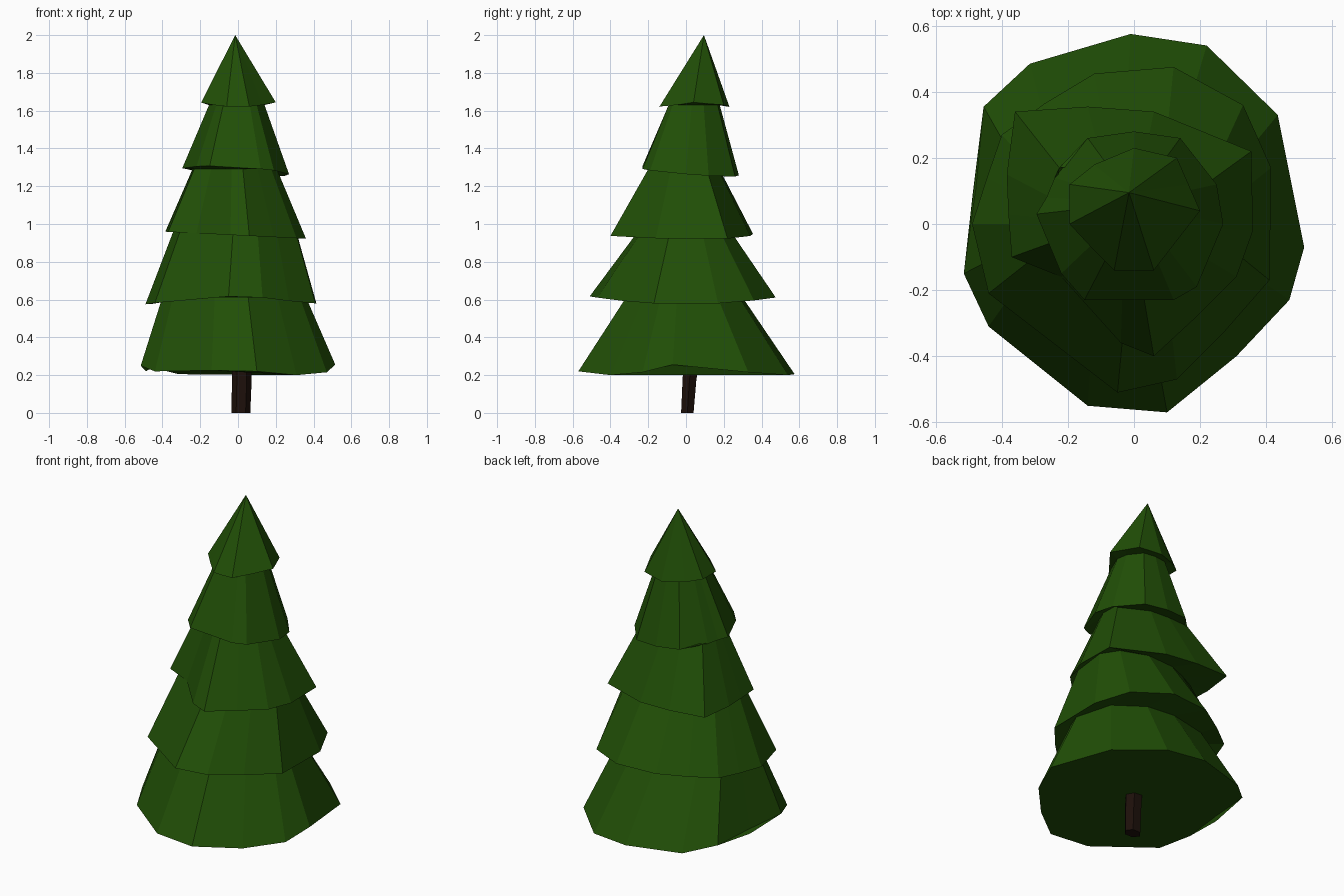
import bpy, bmesh, math

if "Cube" in bpy.data.objects:
    bpy.data.objects.remove(bpy.data.objects["Cube"])


def material(name, color):
    m = bpy.data.materials.new(name)
    m.diffuse_color = color
    m.use_nodes = True
    m.node_tree.nodes["Principled BSDF"].inputs["Base Color"].default_value = m.diffuse_color
    return m


def finish(bm, name, mat):
    bmesh.ops.recalc_face_normals(bm, faces=bm.faces)
    me = bpy.data.meshes.new(name)
    bm.to_mesh(me)
    bm.free()
    me.materials.append(mat)
    bpy.context.collection.objects.link(bpy.data.objects.new(name, me))


def ring(bm, points):
    return [bm.verts.new(p) for p in points]


def bridge(bm, a, b):
    n = len(a)
    for i in range(n):
        j = (i + 1) % n
        bm.faces.new((a[i], a[j], b[j], b[i]))


# Skirt outlines seen from above: 13 corners each, clockwise from the back
skirt_1 = [(-.01, .575), (.22, .54), (.435, .33), (.515, -.07), (.47, -.23), (.31, -.40), (.10, -.57),
           (-.14, -.55), (-.44, -.31), (-.515, -.15), (-.487, .10), (-.455, .355), (-.315, .485)]
skirt_2 = [(-.12, .455), (.12, .475), (.33, .36), (.415, .17), (.41, -.17), (.27, -.33), (.13, -.47),
           (-.05, -.51), (-.44, -.21), (-.49, 0), (-.445, .14), (-.40, .27), (-.27, .365)]
skirt_3 = [(-.14, .355), (.06, .34), (.355, .22), (.36, -.02), (.31, -.16), (.19, -.28), (.06, -.40),
           (-.04, -.36), (-.22, -.16), (-.37, -.10), (-.38, .03), (-.385, .15), (-.36, .34)]
skirt_4 = [(0, .28), (.14, .26), (.25, .12), (.27, 0), (.19, -.19), (.12, -.23), (-.02, -.23),
           (-.15, -.23), (-.22, -.15), (-.295, .03), (-.265, .08), (-.24, .14), (-.14, .26)]
skirt_5 = [(0, .23), (.13, .20), (.165, .12), (.20, .04), (.13, -.05), (.06, -.14), (0, -.14),
           (-.06, -.14), (-.13, -.07), (-.195, 0), (-.195, .06), (-.195, .12), (-.12, .18)]

# Heights of the lowest hem, corner by corner
hem_1 = dict(zip(skirt_1, (.205, .20, .215, .255, .215, .20, .22, .225, .22, .25, .22, .24, .205)))

# Each tier: outline, wavy hem height, neck (x scale, y scale, x shift, y shift, z)
tiers = [
    (skirt_1, lambda x, y: hem_1[x, y], (.74, .54, -.02, -.01, .61)),
    (skirt_2, lambda x, y: .575 + .16 * y * y, (.72, .50, .01, 0, .96)),
    (skirt_3, lambda x, y: .94 - .05 * x, (.60, .50, -.01, 0, 1.29)),
    (skirt_4, lambda x, y: 1.28 - .06 * x - .08 * y, (.52, .53, 0, .03, 1.63)),
    (skirt_5, lambda x, y: 1.62 + .6 * x * x, None),
]

# Foliage: hem, neck, hem, neck ... up to the tip
bm = bmesh.new()
below = None
for outline, hem, neck in tiers:
    lower = ring(bm, [(x, y, hem(x, y)) for x, y in outline])
    if below:
        bridge(bm, below, lower)
    else:
        bm.faces.new(lower)
    if neck:
        sx, sy, dx, dy, z = neck
        below = ring(bm, [(x * sx + dx, y * sy + dy, z) for x, y in outline])
        bridge(bm, lower, below)
    else:
        tip = bm.verts.new((-.015, .095, 2.0))
        for i in range(len(lower)):
            bm.faces.new((lower[i], lower[(i + 1) % len(lower)], tip))
finish(bm, "foliage", material("needles", (.015, .078, .002, 1)))

# Trunk: leaning six-sided prism
bm = bmesh.new()


def hexagon(cx, cy, rx, ry, z):
    return [(cx + rx * math.cos(i * math.pi / 3), cy + ry * math.sin(i * math.pi / 3), z)
            for i in range(6)]


bottom = ring(bm, hexagon(.015, .007, .05, .038, 0))
middle = ring(bm, hexagon(.02, .018, .052, .042, .17))
top = ring(bm, hexagon(.02, .025, .052, .046, .24))
bridge(bm, bottom, middle)
bridge(bm, middle, top)
bm.faces.new(bottom)
bm.faces.new(top)
finish(bm, "trunk", material("bark", (.012, .005, .003, 1)))
